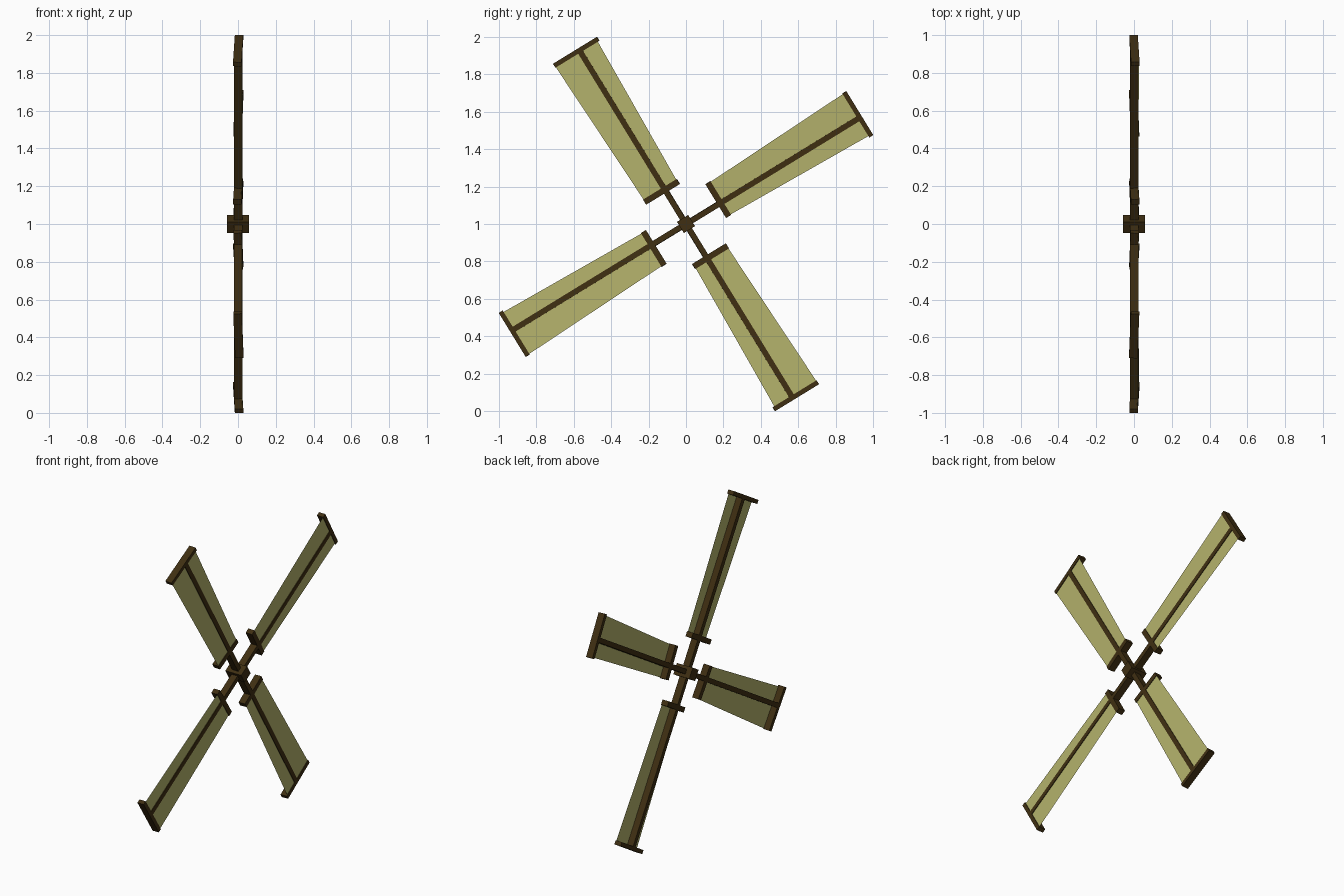
import bpy, bmesh
from math import radians
from mathutils import Matrix, Vector

if "Cube" in bpy.data.objects:
    bpy.data.objects.remove(bpy.data.objects["Cube"])


def material(name, color):
    m = bpy.data.materials.new(name)
    m.diffuse_color = (*color, 1)
    m.use_nodes = True
    m.node_tree.nodes["Principled BSDF"].inputs["Base Color"].default_value = m.diffuse_color
    return m


WOOD = material("dark_wood", (0.05, 0.028, 0.006))
CLOTH = material("sail_cloth", (0.46, 0.45, 0.15))


def add(name, bm, mat, matrix):
    me = bpy.data.meshes.new(name)
    bm.transform(matrix)
    bm.to_mesh(me)
    bm.free()
    me.materials.append(mat)
    ob = bpy.data.objects.new(name, me)
    bpy.context.collection.objects.link(ob)
    return ob


def box(name, lo, hi, matrix):
    lo, hi = Vector(lo), Vector(hi)
    bm = bmesh.new()
    bmesh.ops.create_cube(bm, size=1)
    for v in bm.verts:
        v.co = (lo + hi) / 2 + v.co * (hi - lo)
    return add(name, bm, WOOD, matrix)


CENTRE = Matrix.Translation((0, 0, 1))
X0, X1 = -0.021, 0.024   # timber depth

# Hub block on the x axis
box("hub", (-0.057, -0.035, -0.035), (0.057, 0.035, 0.035),
    CENTRE @ Matrix.Rotation(radians(31.5), 4, 'X'))

# Four arms, local y = outward, local z = across the sail
for i in range(4):
    tilt = radians(2 if i % 2 == 0 else -2)
    m = (CENTRE @ Matrix.Rotation(radians(31.5 + 90 * i), 4, 'X')
         @ Matrix.Rotation(tilt, 4, 'Y'))
    box(f"spar_{i+1}", (X0, 0, -0.015), (X1, 1.08, 0.015), m)
    box(f"inner_bar_{i+1}", (X0, 0.199, -0.084), (X1, 0.231, 0.127), m)
    box(f"outer_bar_{i+1}", (X0, 1.076, -0.117), (X1, 1.101, 0.158), m)

    # Tapered cloth panel just behind the front face of the spar
    bm = bmesh.new()
    pts = [(0.22, -0.08), (1.08, -0.108), (1.08, 0.155), (0.22, 0.124)]
    bm.faces.new([bm.verts.new((0.02, r, t)) for r, t in pts])
    add(f"sail_{i+1}", bm, CLOTH, m)
